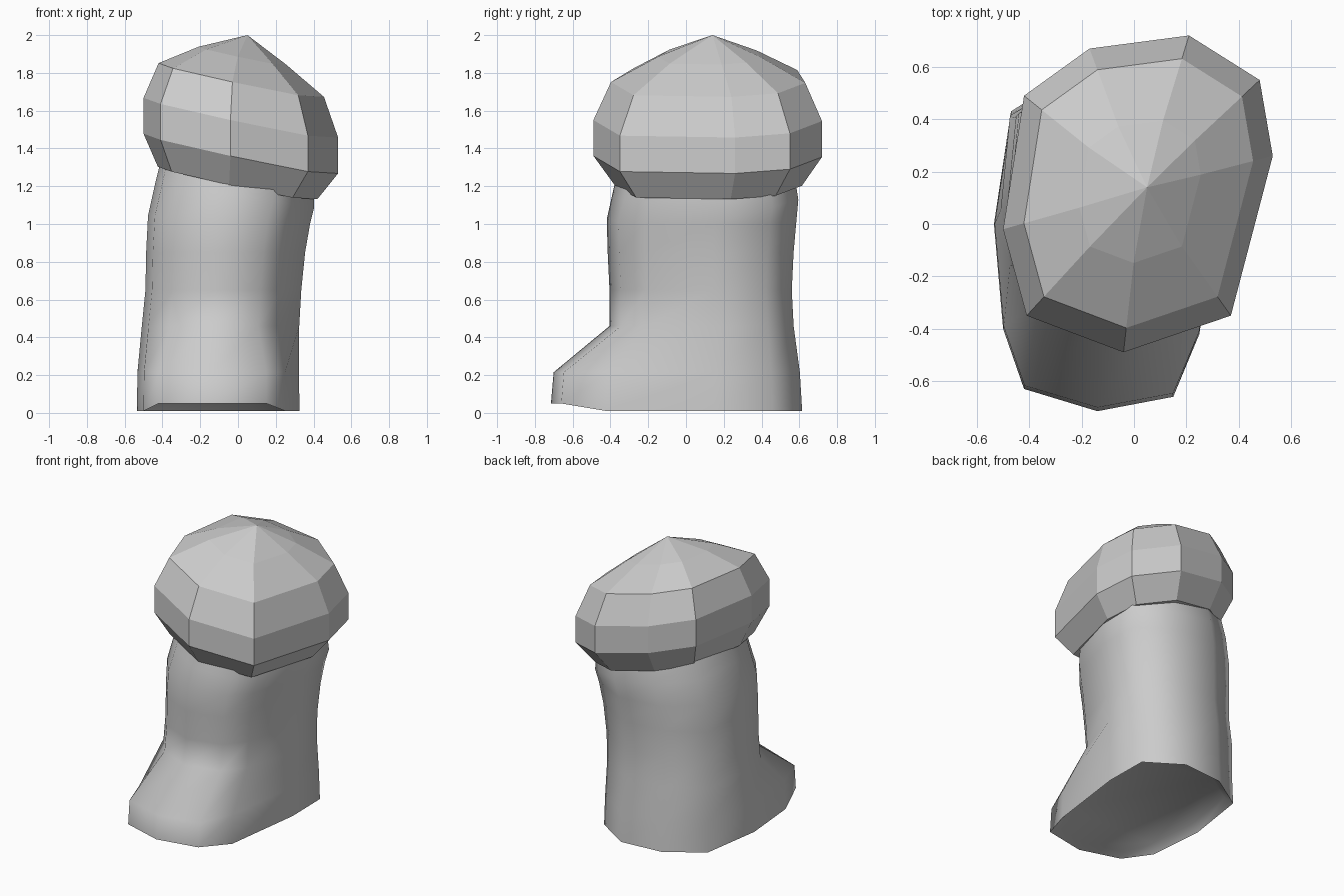
import bpy, bmesh, math

if "Cube" in bpy.data.objects:
    bpy.data.objects.remove(bpy.data.objects["Cube"])

# One grey for the whole boot
GREY = (0.6, 0.6, 0.6, 1)
grey = bpy.data.materials.new("plain grey")
grey.diffuse_color = GREY
grey.use_nodes = True
grey.node_tree.nodes["Principled BSDF"].inputs["Base Color"].default_value = GREY


def loft(name, rings, tip=None, smooth=None):
    """Skin closed rings from bottom to top, ending in a cap or a point."""
    bm = bmesh.new()
    loops = [[bm.verts.new(p) for p in ring] for ring in rings]
    n = len(loops[0])
    for low, high in zip(loops, loops[1:]):
        for i in range(n):
            j = (i + 1) % n
            bm.faces.new((low[i], low[j], high[j], high[i]))
    bm.faces.new(loops[0][::-1])
    if tip:
        point = bm.verts.new(tip)
        for i in range(n):
            bm.faces.new((loops[-1][i], loops[-1][(i + 1) % n], point))
    else:
        bm.faces.new(loops[-1])
    bmesh.ops.recalc_face_normals(bm, faces=bm.faces)
    mesh = bpy.data.meshes.new(name)
    bm.to_mesh(mesh)
    bm.free()
    obj = bpy.data.objects.new(name, mesh)
    bpy.context.collection.objects.link(obj)
    mesh.materials.append(grey)
    if smooth:
        bpy.ops.object.select_all(action="DESELECT")
        obj.select_set(True)
        bpy.context.view_layer.objects.active = obj
        bpy.ops.object.shade_smooth_by_angle(angle=math.radians(smooth))
    return obj


# Boot: foot outline and leg outline, point for point
foot = [(-.535, 0), (-.50, -.40), (-.42, -.63), (-.14, -.715), (.15, -.66), (.25, -.42),
        (.325, .15), (.32, .46), (.08, .615), (-.22, .59), (-.47, .43)]
leg = [(-.49, .05), (-.455, -.16), (-.345, -.305), (-.12, -.405), (.12, -.345), (.23, -.21),
       (.335, .14), (.325, .425), (.08, .56), (-.21, .55), (-.455, .405)]


def leg_ring(z, dx, dy, scale, tilt=0):
    ring = []
    for x, y in leg:
        px = -.08 + (x + .08) * scale + dx
        py = .08 + (y - .08) * scale + dy
        ring.append((px, py, z + tilt * px))
    return ring


# The sole is slightly hollow inside its rim
hollow = [(-.1 + (x + .1) * .9, y * .9, .06) for x, y in foot]
rim = [(x, y, .05 if y < -.6 else .01) for x, y in foot]
instep = [(x * .995, y * .98, .215) for x, y in foot]
loft("boot", [hollow, rim, instep,
              leg_ring(.46, -.015, .005, 1.01),
              leg_ring(.65, 0, 0, 1),
              leg_ring(.85, .012, 0, 1.02),
              leg_ring(1.02, .03, .005, 1.04, -.05),
              leg_ring(1.15, .06, .025, 1.02, -.15),
              leg_ring(1.28, .075, .03, .97, -.2)], smooth=70)

# Cuff: faceted tilted dome on top of the boot
cuff = [(-.50, -.02), (-.41, -.35), (-.04, -.49), (.37, -.35), (.53, .26),
        (.48, .55), (.21, .72), (-.17, .67), (-.42, .49)]
CX, CY, CZ = .03, .13, 1.56


def cuff_ring(scale, rise, dx=0):
    ring = []
    for x, y in cuff:
        ox, oy = (x - CX) * scale, (y - CY) * scale
        ring.append((CX + ox + dx, CY + oy, CZ + rise - .215 * ox + .04 * oy))
    return ring


loft("cuff", [cuff_ring(.82, -.345, -.02), cuff_ring(1, -.19), cuff_ring(1, 0),
              cuff_ring(.85, .2), cuff_ring(.45, .33)], tip=(.05, .14, 2.0))
